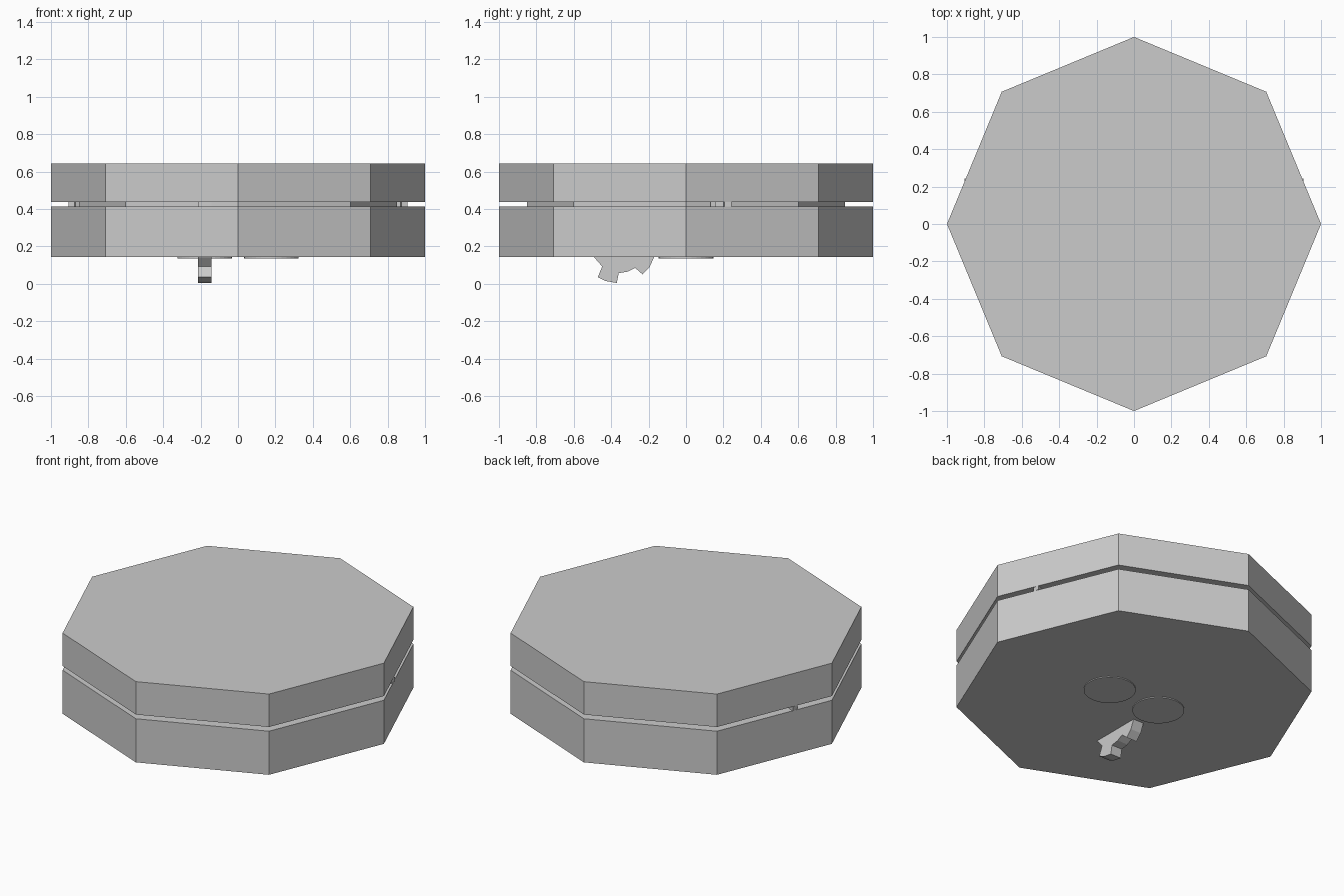
import bpy, bmesh, math
from mathutils import Vector

if "Cube" in bpy.data.objects:
    bpy.data.objects.remove(bpy.data.objects["Cube"])


def prism(name, points, direction):
    """Extrude a planar outline of 3D points along a direction."""
    bm = bmesh.new()
    face = bm.faces.new([bm.verts.new(p) for p in points])
    new = bmesh.ops.extrude_face_region(bm, geom=[face])["geom"]
    verts = [g for g in new if isinstance(g, bmesh.types.BMVert)]
    bmesh.ops.translate(bm, verts=verts, vec=Vector(direction))
    bmesh.ops.recalc_face_normals(bm, faces=bm.faces)
    mesh = bpy.data.meshes.new(name)
    bm.to_mesh(mesh)
    bm.free()
    obj = bpy.data.objects.new(name, mesh)
    bpy.context.collection.objects.link(obj)
    return obj


def disc(name, radius, sides, z0, z1, x=0.0, y=0.0):
    pts = [(x + radius * math.cos(2 * math.pi * i / sides),
            y + radius * math.sin(2 * math.pi * i / sides), z0)
           for i in range(sides)]
    return prism(name, pts, (0, 0, z1 - z0))


# Stacked octagonal body with a recessed core
disc("lower_slab", 1.0, 8, 0.142, 0.412)
disc("recessed_core", 0.85, 8, 0.412, 0.438)
disc("upper_slab", 1.0, 8, 0.438, 0.642)

# Two shallow round pads underneath
for side, x in (("left", -0.178), ("right", 0.178)):
    disc(side + "_pad", 0.146, 32, 0.136, 0.15, x)

# Jagged hook hanging below
hook = [(-0.495, 0.15), (-0.49, 0.14), (-0.448, 0.092), (-0.472, 0.035),
        (-0.43, 0.015), (-0.37, 0.004), (-0.36, 0.057), (-0.31, 0.065),
        (-0.272, 0.085), (-0.232, 0.05), (-0.195, 0.088), (-0.172, 0.14),
        (-0.17, 0.15)]
prism("toothed_hook", [(-0.213, y, z) for y, z in hook], (0.072, 0, 0))

# Small jagged tabs in the groove on each side
tab = [(0.74, 0.13), (0.81, 0.13), (0.83, 0.17), (0.87, 0.155),
       (0.875, 0.20), (0.907, 0.205), (0.905, 0.244), (0.86, 0.225),
       (0.82, 0.24), (0.72, 0.22)]
for side, s in (("left", -1), ("right", 1)):
    prism(side + "_groove_tab", [(s * x, y, 0.412) for x, y in tab],
          (0, 0, 0.026))

# Small block at the front of the groove
prism("front_groove_block", [(-0.213, -0.79, 0.412), (-0.141, -0.8, 0.412),
                             (-0.141, -0.7, 0.412), (-0.213, -0.7, 0.412)],
      (0, 0, 0.026))
